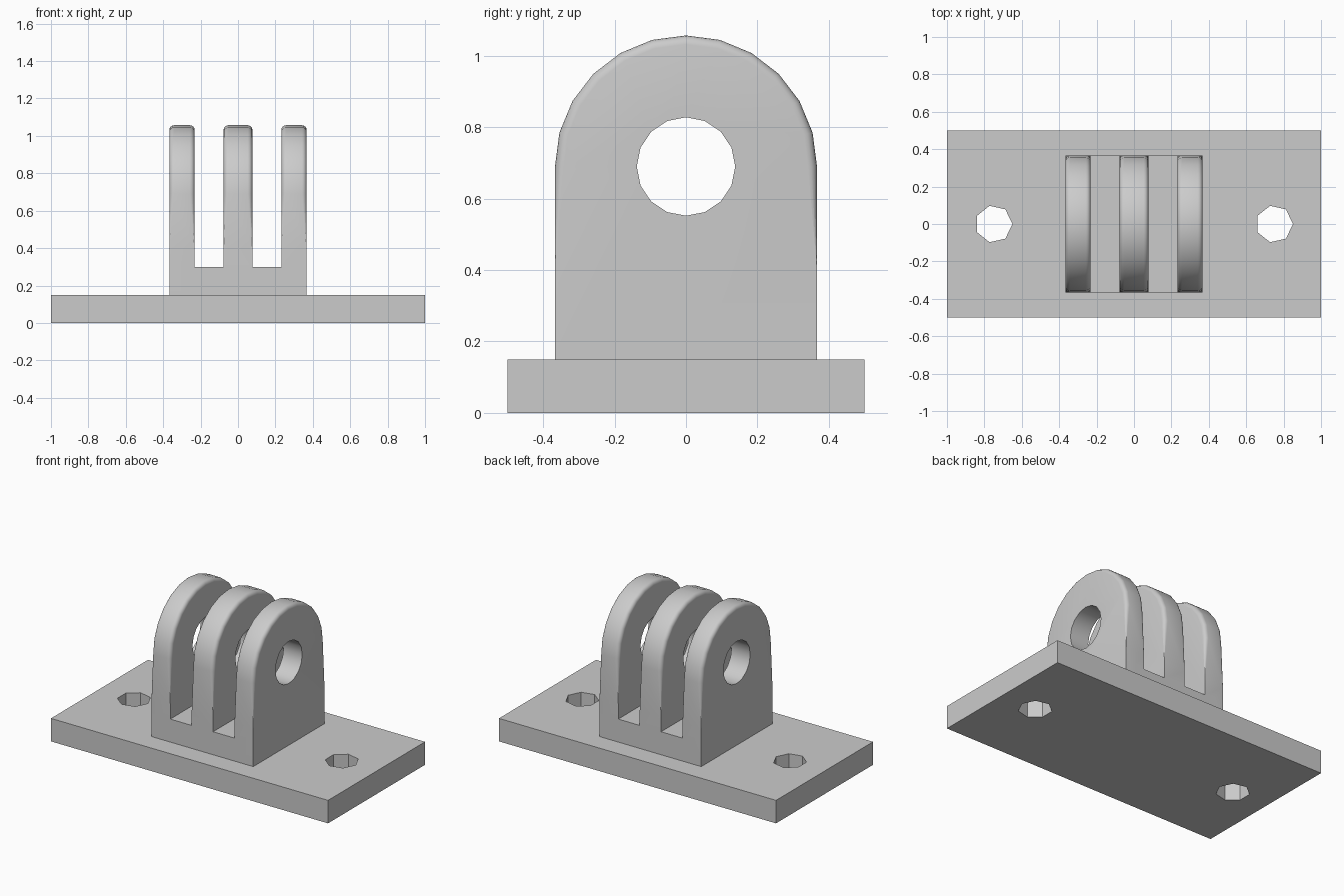
import bpy, bmesh, math

cube = bpy.data.objects.get("Cube")
if cube:
    bpy.data.objects.remove(cube, do_unlink=True)

GREY = (0.6, 0.6, 0.6, 1.0)
mat = bpy.data.materials.new("plain grey")
mat.use_nodes = True
mat.diffuse_color = GREY
mat.node_tree.nodes["Principled BSDF"].inputs["Base Color"].default_value = GREY

BASE_TOP, PIVOT, RADIUS, ROUND = 0.15, 0.69, 0.367, 0.025
FADE = 0.40  # height where the edge rounding dies out


def finish(name, bm):
    bmesh.ops.recalc_face_normals(bm, faces=bm.faces)
    mesh = bpy.data.meshes.new(name)
    bm.to_mesh(mesh)
    bm.free()
    mesh.materials.append(mat)
    obj = bpy.data.objects.new(name, mesh)
    bpy.context.collection.objects.link(obj)
    return obj


def box(name, x, y, z0, z1):
    bm = bmesh.new()
    bmesh.ops.create_cube(bm, size=1)
    for v in bm.verts:
        v.co = (v.co.x * 2 * x, v.co.y * 2 * y, z0 + (v.co.z + 0.5) * (z1 - z0))
    return finish(name, bm)


def prism(name, sides, r, depth, place):
    """Extruded regular polygon; place maps (u, v, w) to a position."""
    bm = bmesh.new()
    rings = [[bm.verts.new(place(r * math.cos(a), r * math.sin(a), w))
              for a in (i * math.tau / sides for i in range(sides))]
             for w in (-depth, depth)]
    loft(bm, rings)
    return finish(name, bm)


def loft(bm, rings):
    n = len(rings[0])
    for a, b in zip(rings, rings[1:]):
        for i in range(n):
            j = (i + 1) % n
            bm.faces.new((a[i], a[j], b[j], b[i]))
    bm.faces.new(rings[0])
    bm.faces.new(rings[-1])


def combine(target, other, operation):
    mod = target.modifiers.new(operation.lower(), "BOOLEAN")
    mod.operation, mod.solver, mod.object = operation, "EXACT", other
    bpy.context.view_layer.objects.active = target
    bpy.ops.object.modifier_apply(modifier=mod.name)
    bpy.data.objects.remove(other, do_unlink=True)


def fin(name, x0, x1):
    """Round-topped plate whose rim rounding fades out down the sides."""
    outline = [(RADIUS, BASE_TOP, 0), (RADIUS, FADE, 0)]
    for i in range(13):
        a = math.pi * i / 12
        outline.append((RADIUS * math.cos(a), PIVOT + RADIUS * math.sin(a), 1))
    outline += [(-RADIUS, FADE, 0), (-RADIUS, BASE_TOP, 0)]
    steps = [math.pi / 2 * i / 4 for i in range(5)]
    stations = [(x0, ROUND * (1 - math.sin(t)), ROUND * (1 - math.cos(t))) for t in steps]
    stations += [(x1, -dx, inset) for _, dx, inset in reversed(stations)]
    bm = bmesh.new()
    rings = []
    for x, dx, inset in stations:
        # stations run outward-in from each face, so flip the inset order
        ring = []
        for y, z, w in outline:
            k = 1 - w * inset / RADIUS
            ring.append(bm.verts.new((x + dx * (1 if w else 0.04), y * k,
                                      PIVOT + (z - PIVOT) * k)))
        rings.append(ring)
    rings = rings[4::-1] + rings[:4:-1] if stations[0][1] < stations[4][1] else \
        [rings[i] for i in range(4, -1, -1)][::-1] + rings[5:]
    # order the rings by position along the thickness, widest in the middle
    rings.sort(key=lambda r: r[8].co.x)
    loft(bm, rings)
    return finish(name, bm)


# Mounting plate with two seven-sided screw holes
plate = box("base_plate", 1.0, 0.5, 0, BASE_TOP)
for side in (-1, 1):
    hole = prism("screw_cutter", 7, 0.1, 0.3,
                 lambda u, v, w: (side * 0.75 + u, v, w))
    combine(plate, hole, "DIFFERENCE")

# Three-pronged hinge block: prongs joined by a low web
hinge = box("hinge_prongs", 0.3, RADIUS, BASE_TOP, 0.30)
for x0, x1 in ((-0.367, -0.232), (-0.077, 0.077), (0.232, 0.367)):
    combine(hinge, fin("prong", x0, x1), "UNION")

# Pivot hole through all prongs
combine(hinge, prism("pivot_cutter", 16, 0.138, 0.6,
                     lambda u, v, w: (w, u, PIVOT + v)), "DIFFERENCE")

for obj, angle in ((plate, 20), (hinge, 32)):
    bpy.ops.object.select_all(action="DESELECT")
    obj.select_set(True)
    bpy.context.view_layer.objects.active = obj
    bpy.ops.object.shade_smooth_by_angle(angle=math.radians(angle))
